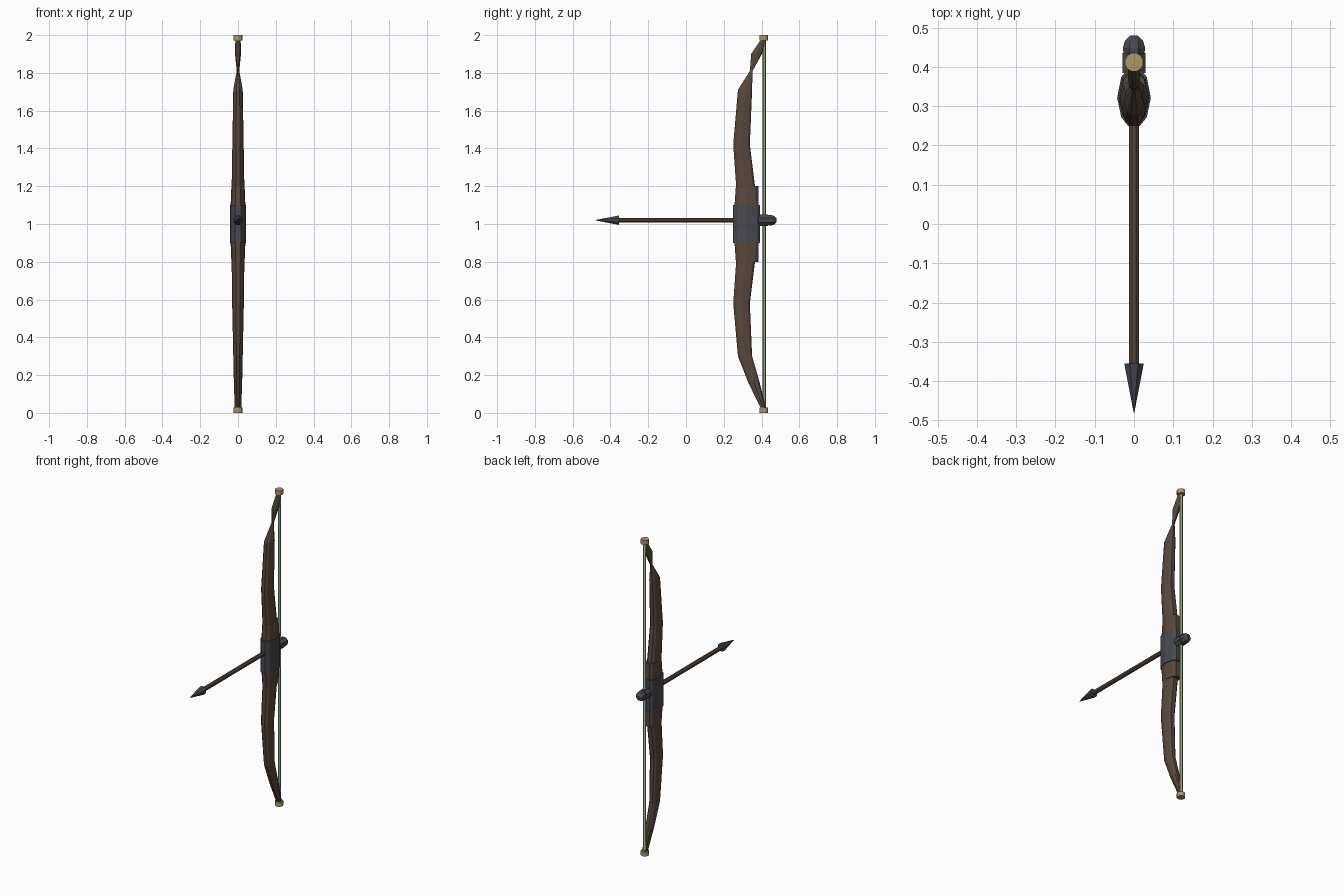
import bpy, bmesh, math
from mathutils import Vector

if "Cube" in bpy.data.objects:
    bpy.data.objects.remove(bpy.data.objects["Cube"])


def mat(name, rgb):
    m = bpy.data.materials.new(name)
    m.diffuse_color = (*rgb, 1)
    m.use_nodes = True
    m.node_tree.nodes["Principled BSDF"].inputs["Base Color"].default_value = m.diffuse_color
    return m


WOOD = mat("dark_wood", (0.10, 0.065, 0.045))
IRON = mat("dark_iron", (0.065, 0.065, 0.08))
BRASS = mat("brass", (0.42, 0.31, 0.13))
CORD = mat("pale_green_cord", (0.42, 0.58, 0.30))


def skin(name, rings, material):
    """Join rings of points into one capped, flat-faced body."""
    bm = bmesh.new()
    loops = [[bm.verts.new(p) for p in ring] for ring in rings]
    n = len(loops[0])
    for a, b in zip(loops, loops[1:]):
        for i in range(n):
            j = (i + 1) % n
            bm.faces.new((a[i], a[j], b[j], b[i]))
    bm.faces.new(loops[0])
    bm.faces.new(loops[-1])
    bmesh.ops.recalc_face_normals(bm, faces=bm.faces)
    me = bpy.data.meshes.new(name)
    bm.to_mesh(me)
    bm.free()
    me.materials.append(material)
    ob = bpy.data.objects.new(name, me)
    bpy.context.collection.objects.link(ob)
    return ob


# eight-sided bow cross-section: (share of half width, share of depth)
SECTION = [(0.35, 0), (0.75, 0.15), (1, 0.5), (0.75, 0.88),
           (0.4, 1), (-0.4, 1), (-0.75, 0.88), (-1, 0.5), (-0.75, 0.15), (-0.35, 0)]


def bow_part(name, stations, material):
    """Stations are (z, front y, back y, half width)."""
    skin(name, [[(w * sx, y0 + (y1 - y0) * sy, z) for sx, sy in SECTION]
                for z, y0, y1, w in stations], material)


def turned(name, profile, centre, axis, sides, material):
    """Profile is (distance along axis, radius)."""
    rings = []
    for d, r in profile:
        ring = []
        for i in range(sides):
            a = 2 * math.pi * (i + 0.5) / sides
            u, v = r * math.cos(a), r * math.sin(a)
            p = Vector((u, v, d)) if axis == "z" else Vector((u, d, v))
            ring.append(p + Vector(centre))
        rings.append(ring)
    return skin(name, rings, material)


# limbs; the upper one pinches near its tip
bow_part("lower_limb", [(0.02, 0.398, 0.424, 0.017), (0.16, 0.33, 0.39, 0.022),
                        (0.30, 0.275, 0.35, 0.025), (0.58, 0.25, 0.338, 0.031),
                        (0.82, 0.267, 0.368, 0.034)], WOOD)
bow_part("upper_limb", [(1.18, 0.267, 0.368, 0.034), (1.42, 0.25, 0.338, 0.030),
                        (1.71, 0.275, 0.35, 0.025), (1.81, 0.338, 0.352, 0.007),
                        (1.90, 0.345, 0.402, 0.016), (1.98, 0.398, 0.424, 0.014)], WOOD)

# riser and wrapped grip
bow_part("riser", [(0.80, 0.264, 0.383, 0.035), (0.90, 0.257, 0.385, 0.039),
                   (1.10, 0.257, 0.385, 0.039), (1.20, 0.264, 0.383, 0.035)], WOOD)
bow_part("grip_wrap", [(0.90, 0.25, 0.392, 0.043), (1.10, 0.25, 0.392, 0.043)], IRON)

# tip caps and bowstring
for name, z in (("lower_tip_cap", 0), ("upper_tip_cap", 1.972)):
    turned(name, [(0, 0.024), (0.028, 0.024)], (0, 0.412, z), "z", 12, BRASS)
turned("bowstring", [(0.01, 0.009), (1.99, 0.009)], (0, 0.414, 0), "z", 6, CORD)

# arrow
AIM = (0, 0, 1.02)
turned("arrow_shaft", [(-0.37, 0.014), (0.45, 0.014)], AIM, "y", 8, WOOD)
turned("arrow_head", [(-0.48, 0.001), (-0.355, 0.027)], AIM, "y", 8, IRON)
turned("arrow_nock", [(0.385, 0.032), (0.435, 0.032)], AIM, "y", 8, IRON)
turned("arrow_nock_knob", [(0.42, 0.018), (0.432, 0.028), (0.448, 0.031),
                           (0.466, 0.025), (0.48, 0.011)], AIM, "y", 8, IRON)
